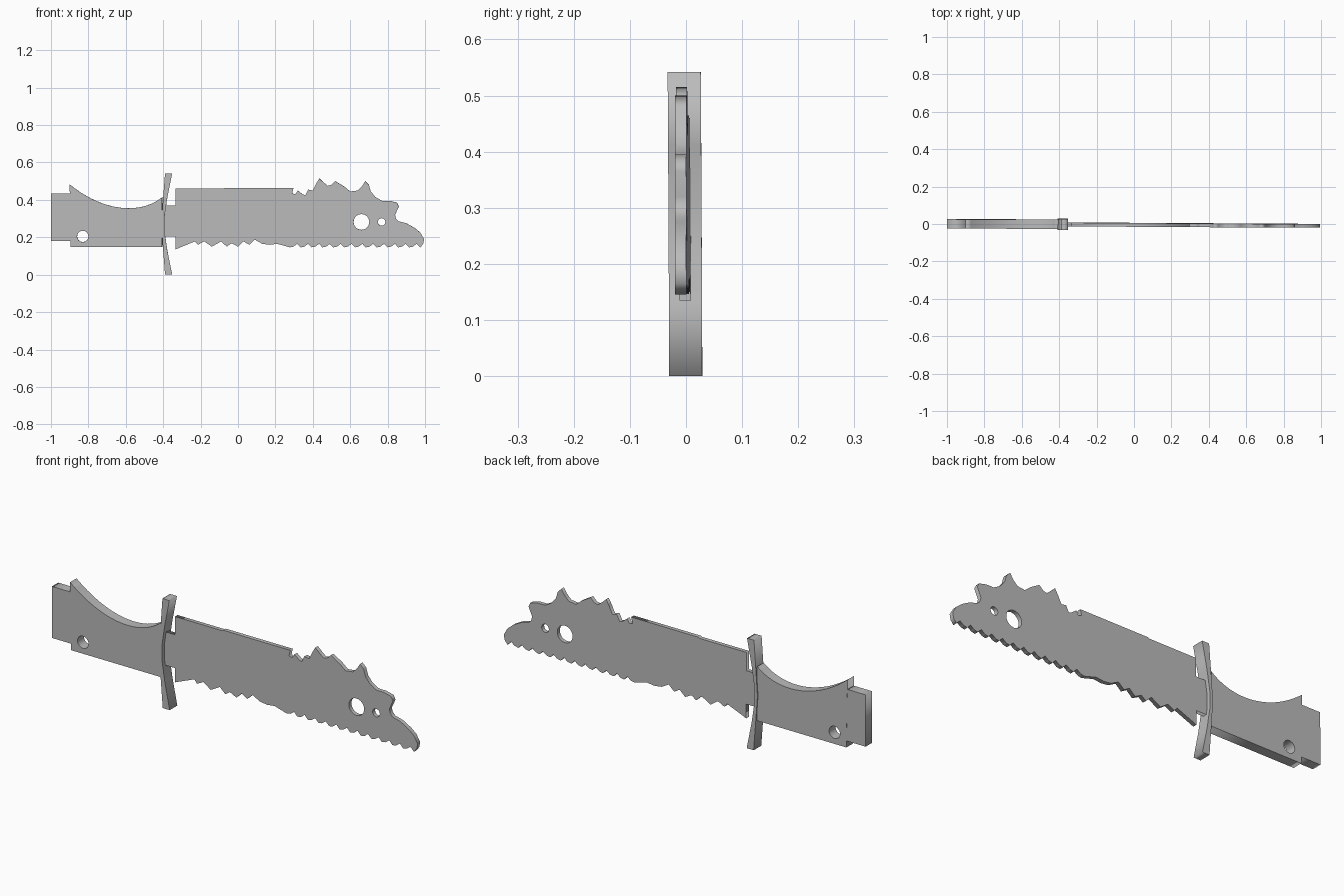
import bpy
import math
from mathutils import Euler, Vector
from mathutils.geometry import interpolate_bezier

default_cube = bpy.data.objects.get("Cube")
if default_cube:
    bpy.data.objects.remove(default_cube, do_unlink=True)

# One plain grey for every part
grey = bpy.data.materials.new("steel grey")
grey.use_nodes = True
colour = (0.5, 0.5, 0.5, 1)
grey.diffuse_color = colour
grey.node_tree.nodes["Principled BSDF"].inputs["Base Color"].default_value = colour


def circle(x, z, radius, sides=24):
    """Outline of a round hole."""
    angles = [math.tau * i / sides for i in range(sides)]
    return [(x + radius * math.cos(a), z + radius * math.sin(a)) for a in angles]


def plate(name, outline, thickness, holes=()):
    """Upright flat plate cut from an outline in x and z, with through holes."""
    curve = bpy.data.curves.new(name, "CURVE")
    curve.dimensions = "2D"
    curve.fill_mode = "BOTH"
    curve.extrude = thickness / 2
    for loop in (outline, *holes):
        spline = curve.splines.new("POLY")
        spline.points.add(len(loop) - 1)
        for point, (x, z) in zip(spline.points, loop):
            point.co = (x, z - MIDDLE, 0, 1)
        spline.use_cyclic_u = True
    curve.materials.append(grey)
    obj = bpy.data.objects.new(name, curve)
    bpy.context.collection.objects.link(obj)
    # Stand the plate up, with the slight lean and yaw of the whole knife
    obj.rotation_euler = Euler((math.radians(90) + LEAN, 0, YAW))
    obj.location = Vector((0, -0.004, MIDDLE))
    bpy.ops.object.select_all(action="DESELECT")
    obj.select_set(True)
    bpy.context.view_layer.objects.active = obj
    bpy.ops.object.convert(target="MESH")
    return obj


MIDDLE, LEAN, YAW = 0.271, 0.005, -0.006

# Blade: square tang, straight spine, ragged scalloped crest, hooked tip
tang = [(-.335, .135), (-.335, .205), (-.4, .205), (-.4, .37), (-.335, .37), (-.335, .46)]
spine = [(-.08, .46), (-.07, .464), (.297, .464), (.29, .435), (.307, .43), (.32, .45),
         (.345, .43), (.36, .425), (.375, .455), (.4, .45), (.42, .49)]
crest = [(.435, .515), (.45, .5), (.48, .475), (.5, .48), (.52, .5), (.57, .47),
         (.6, .445), (.64, .45), (.665, .475), (.68, .5), (.7, .48), (.71, .445),
         (.735, .415), (.77, .395), (.81, .395), (.85, .385), (.86, .365)]
tip = [(.84, .32), (.845, .3), (.86, .285), (.9, .275), (.945, .25),
       (.975, .225), (.995, .19), (.99, .165), (.975, .145)]

# Fine even teeth towards the tip, coarser ones towards the guard
teeth = []
count = 12
for i in range(count):
    x = 0.955 - i * 0.058
    teeth += [(x, 0.165), (x - 0.02, 0.15), (x - 0.04, 0.146)]
coarse = [(.21, .165), (.17, .16), (.13, .165), (.09, .187), (.06, .16), (.03, .178),
          (0, .15), (-.035, .168), (-.06, .15), (-.09, .178), (-.14, .15),
          (-.18, .178), (-.215, .16), (-.23, .178)]
plate("blade", tang + spine + crest + tip + teeth + coarse, 0.02,
      [circle(.66, .282, .042), circle(.768, .282, .02, 16)])

# Handle: grip with a sweeping hollow along its top edge
sweep = interpolate_bezier(Vector((-.9, .483, 0)), Vector((-.72, .335, 0)),
                           Vector((-.52, .32, 0)), Vector((-.405, .415, 0)), 20)
grip = [(p.x, p.y) for p in sweep] + [(-.405, .148), (-.895, .148)]
plate("handle", grip, 0.05, [circle(-.83, .205, .03)])

# Pommel block, nearly flush with the grip
plate("pommel", [(-1, .18), (-.895, .18), (-.895, .435), (-1, .435)], 0.049)

# Bent cross guard, the same above and below its middle
half = [(-.41, 0), (-.403, .1), (-.39, .271), (-.352, .271), (-.378, .14), (-.393, .04)]
upper = [(x, MIDDLE + z) for x, z in half]
lower = [(x, MIDDLE - z) for x, z in reversed(half[1:])]
plate("cross_guard", upper + lower, 0.059)
